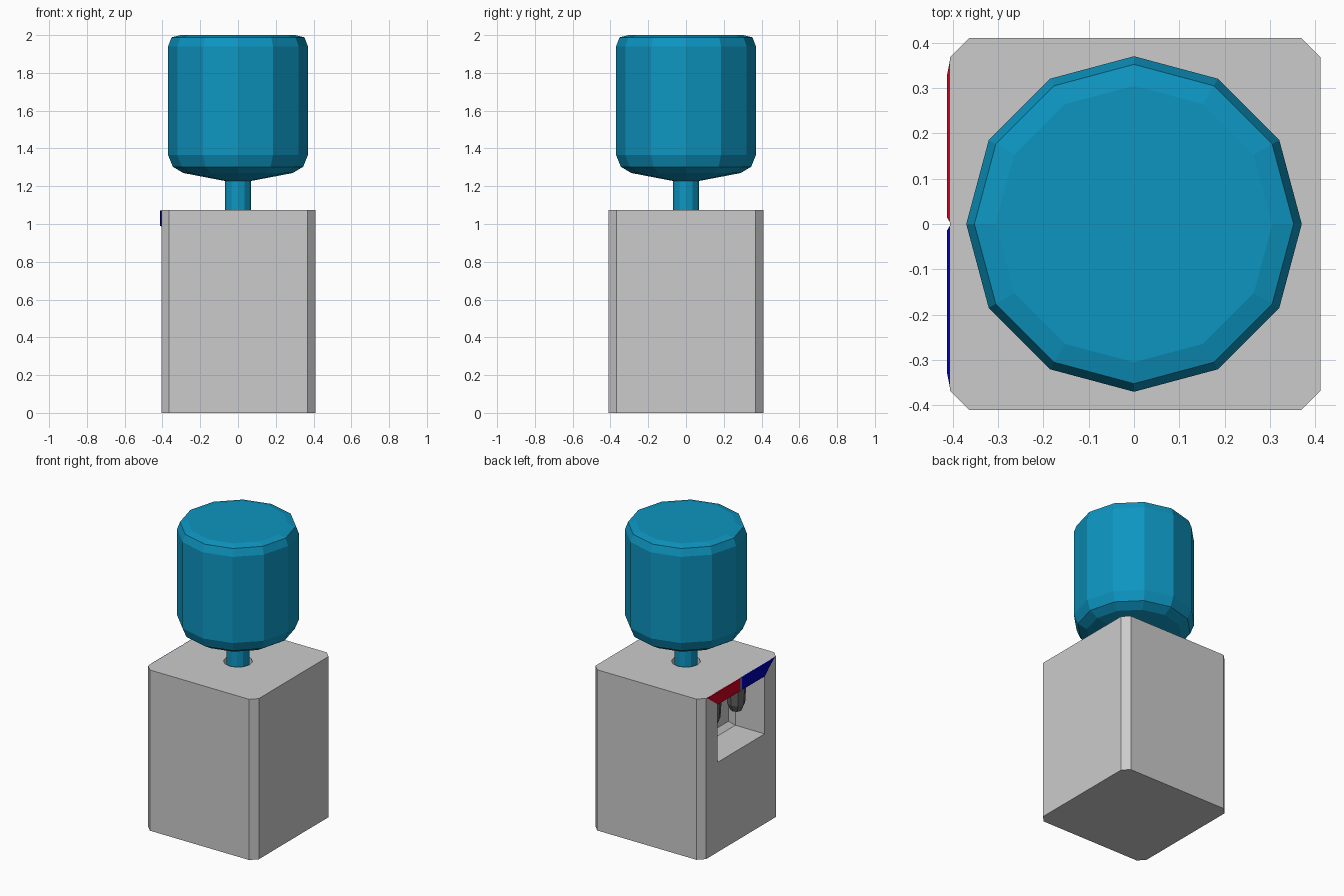
import bpy, bmesh, math

if "Cube" in bpy.data.objects:
    bpy.data.objects.remove(bpy.data.objects["Cube"])


def material(name, rgb):
    m = bpy.data.materials.new(name)
    m.diffuse_color = (*rgb, 1)
    m.use_nodes = True
    m.node_tree.nodes["Principled BSDF"].inputs["Base Color"].default_value = m.diffuse_color
    return m


GREY = material("light_grey", (0.60, 0.60, 0.60))
BLUE = material("bottle_blue", (0.004, 0.30, 0.53))
RED = material("hot_red", (0.60, 0.0, 0.015))
NAVY = material("cold_blue", (0.0, 0.0, 0.45))
DARK = material("dark_grey", (0.13, 0.13, 0.13))


def finish(name, bm, mat):
    bmesh.ops.recalc_face_normals(bm, faces=bm.faces)
    me = bpy.data.meshes.new(name)
    bm.to_mesh(me)
    bm.free()
    ob = bpy.data.objects.new(name, me)
    bpy.context.collection.objects.link(ob)
    me.materials.append(mat)
    return ob


def loft(name, rings, mat):
    """Skin a closed solid through rings with equal point counts."""
    bm = bmesh.new()
    loops = [[bm.verts.new(p) for p in ring] for ring in rings]
    n = len(loops[0])
    for a, b in zip(loops, loops[1:]):
        for i in range(n):
            j = (i + 1) % n
            bm.faces.new((a[i], a[j], b[j], b[i]))
    bm.faces.new(loops[0])
    bm.faces.new(loops[-1])
    return finish(name, bm, mat)


def lathe(name, profile, mat, sides=12, cx=0, cy=0):
    return loft(name, [[(cx + r * math.cos(2 * math.pi * i / sides),
                         cy + r * math.sin(2 * math.pi * i / sides), z)
                        for i in range(sides)] for r, z in profile], mat)


def cut(target, cutter):
    mod = target.modifiers.new("cut", 'BOOLEAN')
    mod.operation = 'DIFFERENCE'
    mod.solver = 'EXACT'
    mod.object = cutter
    bpy.context.view_layer.objects.active = target
    bpy.ops.object.modifier_apply(modifier=mod.name)
    bpy.data.objects.remove(cutter)


# Cabinet with chamfered upright corners
L, R, W, C, TOP = -0.406, 0.411, 0.41, 0.042, 1.073
outline = [(L + C, -W), (R - C, -W), (R, -W + C), (R, W - C),
           (R - C, W), (L + C, W), (L, W - C), (L, -W + C)]
cabinet = loft("cabinet", [[(x, y, z) for x, y in outline] for z in (0, TOP)], GREY)

# Dispensing recess on the left side, with a slightly chamfered back
def recess_ring(x, inset):
    h, lo, hi = 0.25 - inset, 0.60 + inset, 0.985
    return [(x, -h, lo), (x, h, lo), (x, h, hi), (x, -h, hi)]


cut(cabinet, loft("recess_cutter", [recess_ring(-0.6, 0), recess_ring(-0.19, 0),
                                    recess_ring(-0.16, 0.03)], GREY))

# Socket for the bottle neck
cut(cabinet, lathe("socket_cutter", [(0.088, 1.02), (0.088, 1.2)], GREY))

# Bottle
lathe("water_bottle", [(0.07, 1.02), (0.07, 1.228), (0.29, 1.27), (0.345, 1.303),
                       (0.37, 1.365), (0.37, 1.94), (0.352, 1.988), (0.305, 2.0)], BLUE)

# Hot and cold taps and their marker plates
for label, s, mat in (("hot", 1, RED), ("cold", -1, NAVY)):
    lathe(label + "_tap", [(0.035, 0.775), (0.055, 0.82), (0.065, 0.988)],
          DARK, 8, -0.28, s * 0.13)
    base = [(0.002, 0.987), (0.25, 0.987), (0.366, TOP), (0.002, TOP)]
    face = [(0.014, 0.989), (0.246, 0.989), (0.33, TOP - 0.002), (0.014, TOP - 0.002)]
    loft(label + "_marker", [[(L + 0.001, s * y, z) for y, z in base],
                             [(L - 0.006, s * y, z) for y, z in face]], mat)
